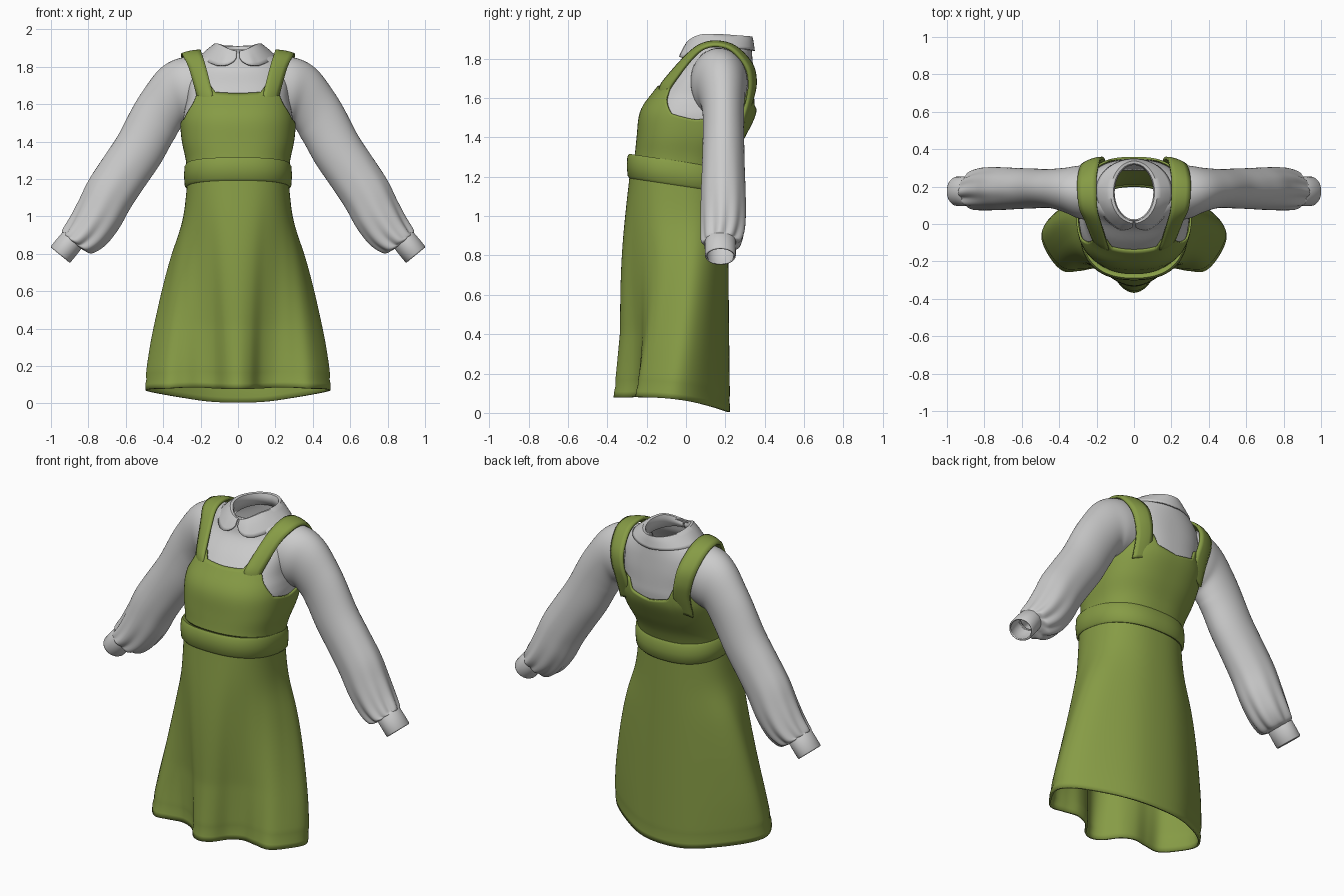
import bpy, bmesh, math
from mathutils import Vector

if "Cube" in bpy.data.objects:
    bpy.data.objects.remove(bpy.data.objects["Cube"])

green = bpy.data.materials.new("green_cloth")
green.diffuse_color = (0.24, 0.33, 0.06, 1)
green.use_nodes = True
green.node_tree.nodes["Principled BSDF"].inputs["Base Color"].default_value = green.diffuse_color


def smooth_path(pts, n, closed=False):
    """Catmull-Rom through tuples of any size, n steps per span."""
    out, m = [], len(pts)
    get = (lambda i: pts[i % m]) if closed else (lambda i: pts[max(0, min(m - 1, i))])
    for i in range(m if closed else m - 1):
        p = [get(i + k) for k in (-1, 0, 1, 2)]
        for s in range(n):
            t = s / n
            out.append(tuple(0.5 * (2 * b + (c - a) * t + (2 * a - 5 * b + 4 * c - d) * t * t
                                    + (3 * b - a - 3 * c + d) * t ** 3) for a, b, c, d in zip(*p)))
    if not closed:
        out.append(tuple(pts[-1]))
    return out


def lookup(table, v):
    """Linear lookup on the first column."""
    if v <= table[0][0]:
        return table[0][1:]
    for a, b in zip(table, table[1:]):
        if v <= b[0]:
            t = (v - a[0]) / (b[0] - a[0])
            return tuple(p + (q - p) * t for p, q in zip(a[1:], b[1:]))
    return table[-1][1:]


def cloth(name, rows, closed=True, mat=None, thick=0.008, mirror=False):
    """Skin rows of points into a thin smooth sheet."""
    bm = bmesh.new()
    grid = [[bm.verts.new(p) for p in r] for r in rows]
    n = len(rows[0])
    for a, b in zip(grid, grid[1:]):
        for j in range(n if closed else n - 1):
            k = (j + 1) % n
            bm.faces.new((a[j], a[k], b[k], b[j]))
    bmesh.ops.recalc_face_normals(bm, faces=bm.faces)
    me = bpy.data.meshes.new(name)
    bm.to_mesh(me)
    bm.free()
    ob = bpy.data.objects.new(name, me)
    bpy.context.collection.objects.link(ob)
    if mat:
        me.materials.append(mat)
    sol = ob.modifiers.new("thickness", 'SOLIDIFY')
    sol.thickness, sol.offset = thick, 0
    if mirror:
        mir = ob.modifiers.new("mirror", 'MIRROR')
        mir.use_mirror_merge = False
    bpy.ops.object.select_all(action='DESELECT')
    ob.select_set(True)
    bpy.context.view_layer.objects.active = ob
    bpy.ops.object.shade_smooth_by_angle(angle=math.radians(50))
    return ob


def oval(a, n):
    """Unit squared-off oval, starting at the front (-y)."""
    s, c = math.sin(a), math.cos(a)
    return (math.copysign(abs(s) ** (2 / n), s), -math.copysign(abs(c) ** (2 / n), c))


# Body profile: z, half width, front y, back y, squareness
body = smooth_path([(1.20, .252, -.262, .19, 2.4), (1.30, .26, -.243, .225, 2.4), (1.40, .281, -.232, .28, 2.5),
                    (1.50, .29, -.222, .33, 2.5), (1.56, .283, -.20, .342, 2.5), (1.62, .272, -.155, .342, 2.5),
                    (1.70, .27, -.09, .34, 2.5), (1.78, .265, -.015, .335, 2.2), (1.84, .225, .005, .33, 2),
                    (1.87, .155, .015, .33, 2), (1.89, .118, .022, .328, 2)], 5)


def body_point(a, z, grow=0.0):
    rx, yf, yb, n = lookup(body, z)
    x, y = oval(a, n)
    return (x * (rx + grow), (yf + yb) / 2 + y * ((yb - yf) / 2 + grow), z)


N = 128
angles = [2 * math.pi * j / N for j in range(N)]

# Blouse torso
cloth("blouse_torso", [[body_point(a, r[0]) for a in angles] for r in body if r[0] > 1.41])

# Bodice with neckline and armholes shaped by a top edge that varies round the body
edge = [(0, 1.655), (20, 1.662), (26, 1.70), (42, 1.68), (52, 1.60), (68, 1.52), (90, 1.49),
        (110, 1.505), (125, 1.56), (140, 1.64), (155, 1.62), (161, 1.56), (180, 1.535)]


def top_edge(a):
    d = math.degrees(a)
    return lookup(edge, min(d, 360 - d))[0]


cloth("bodice", [[body_point(a, 1.2 + (top_edge(a) - 1.2) * i / 24, .013) for a in angles]
                 for i in range(25)], mat=green, thick=.012)

# Shoulder straps: inner x, outer x, y, z; both ends sink into the bodice
strap = smooth_path([(.13, .21, -.135, 1.60), (.135, .215, -.128, 1.655), (.147, .228, -.094, 1.705),
                     (.175, .26, 0, 1.81), (.195, .29, .075, 1.868), (.20, .30, .16, 1.884),
                     (.20, .30, .25, 1.858), (.185, .285, .33, 1.775), (.172, .265, .352, 1.69),
                     (.155, .245, .338, 1.60), (.15, .24, .295, 1.48)], 5)
rows = []
for xi, xo, y, z in strap:
    bend = (y - .15) * -.15
    rows.append([(xi + (xo - xi) * t, y + bend * t * t, z - .018 * t * t) for t in (0, .25, .5, .75, 1)])
cloth("shoulder_strap", rows, closed=False, mat=green, thick=.016, mirror=True)

# Belt, tilted down toward the back
rows = []
for dz, g in [(-.058, -.012), (-.06, .008), (-.05, .016), (0, .02), (.045, .017), (.058, .01), (.056, -.012)]:
    r = []
    for a in angles:
        ox, oy = oval(a, 2.4)
        y = -.033 + (.245 + g) * oy
        r.append(((.266 + g) * ox, y, 1.212 + dz - .15 * y))
    rows.append(r)
cloth("belt", rows, mat=green, thick=.006)

# Skirt: blend from waist oval to a folded hem outline (x, y, z)
half = [(0, -.362, .078), (.06, -.335, .078), (.12, -.262, .08), (.20, -.232, .085), (.29, -.245, .085),
        (.38, -.245, .08), (.455, -.16, .078), (.488, -.06, .07), (.43, .035, .055), (.29, .135, .03),
        (.15, .20, .01), (0, .218, .004)]
hem = smooth_path(half + [(-x, y, z) for x, y, z in half[-2:0:-1]], 6, closed=True)
wide = smooth_path([(0, 0), (.18, .13), (.357, .42), (.51, .62), (.67, .79), (.80, .91),
                    (.94, 1), (1, 1)], 4)
rows = []
for i in range(41):
    t = i / 40
    wx, wy = lookup(wide, t)[0], t ** 1.45
    puff = 1 - .012 * math.exp(-((t - .945) / .012) ** 2)
    r = []
    for j, (hx, hy, hz) in enumerate(hem):
        a = 2 * math.pi * j / len(hem)
        ox, oy = oval(a, 2.4)
        x0, y0 = .264 * ox, -.035 + .242 * oy
        belly = -.022 * math.sin(math.pi * min(1, t * 1.4)) * max(0, math.cos(a))
        z0 = 1.2 - .15 * y0
        r.append(((x0 + (hx - x0) * wx) * puff, (y0 + (hy - y0) * wy + belly) * puff, z0 + (hz - z0) * t))
    rows.append(r)
cloth("skirt", rows, mat=green, thick=.012)


def tube_ring(c, d, hw, hy, amp=0.0, n=72):
    """Ring round centre (x, y, z), across an axis d in the xz plane."""
    d = Vector((d[0], 0, d[1])).normalized()
    side = Vector((-d.z, 0, d.x))
    out = []
    for j in range(n):
        a = 2 * math.pi * j / n
        f = 1 + amp * (math.cos(9 * a + 1) + .6 * math.cos(5 * a))
        out.append(Vector(c) + side * (math.cos(a) * hw * f) + Vector((0, math.sin(a) * hy * f, 0)))
    return out


# Balloon sleeves: x, y, z, axis x, axis z, half width, half depth, gather
sleeve = smooth_path([(.20, .165, 1.685, 1, 0, .165, .14, 0), (.29, .17, 1.672, 1, -.12, .172, .138, 0),
                      (.355, .18, 1.64, .95, -.35, .16, .118, 0), (.415, .188, 1.56, .80, -.62, .143, .104, 0),
                      (.465, .19, 1.475, .53, -.83, .134, .10, 0), (.53, .19, 1.355, .53, -.83, .132, .102, 0),
                      (.61, .19, 1.235, .53, -.83, .131, .105, .004), (.685, .19, 1.12, .53, -.83, .130, .109, .009),
                      (.742, .19, 1.01, .56, -.80, .126, .11, .02), (.80, .187, .92, .60, -.77, .114, .105, .042),
                      (.853, .18, .868, .63, -.76, .094, .093, .065), (.878, .176, .868, .64, -.77, .072, .08, .05),
                      (.886, .175, .872, .64, -.77, .058, .07, .01)], 5)
cloth("sleeve", [tube_ring(s[:3], s[3:5], *s[5:]) for s in sleeve], mirror=True)

# Cuffs
cuff = [(0, .052, .064), (0, .06, .072), (.06, .063, .074), (.5, .064, .074), (.94, .064, .074), (1, .061, .071)]
cloth("cuff", [tube_ring((.884 + .066 * t, .175, .876 - .081 * t), (.63, -.77), w, h)
               for t, w, h in cuff], mirror=True)

# Rounded two-flap collar, open at the centre front
low = [(0, 1.862), (8, 1.825), (18, 1.808), (32, 1.805), (50, 1.822), (75, 1.846), (100, 1.856), (180, 1.838)]
cols = []
for j in range(97):
    deg = 3 + 354 * j / 96
    a, f = math.radians(deg), min(deg, 360 - deg)
    s, c = math.sin(a), math.cos(a)
    u = min(1, f / 65)
    top = 1.878 + .04 * u * u * (3 - 2 * u) - .012 * max(0, -c)
    flap = min(1, math.sqrt(f / 22))
    bottom = lookup(low, f)[0]
    ox, oy = .125 + .077 * flap, .162 + (.013 + .042 * max(0, c) ** .5) * flap
    ring = [(.112, .15, 1.845), (.108, .150, top - .015), (.113, .156, top), (.124, .164, top + .002)]
    ring += [(.124 + (ox - .124) * t ** .9, .164 + (oy - .164) * t ** .9, top + (bottom - top) * t ** 1.05)
             for t in (.2, .4, .6, .8, 1)]
    cols.append([(rx * s, .17 - ry * c, z) for rx, ry, z in ring])
cloth("collar", cols, closed=False, thick=.01)
